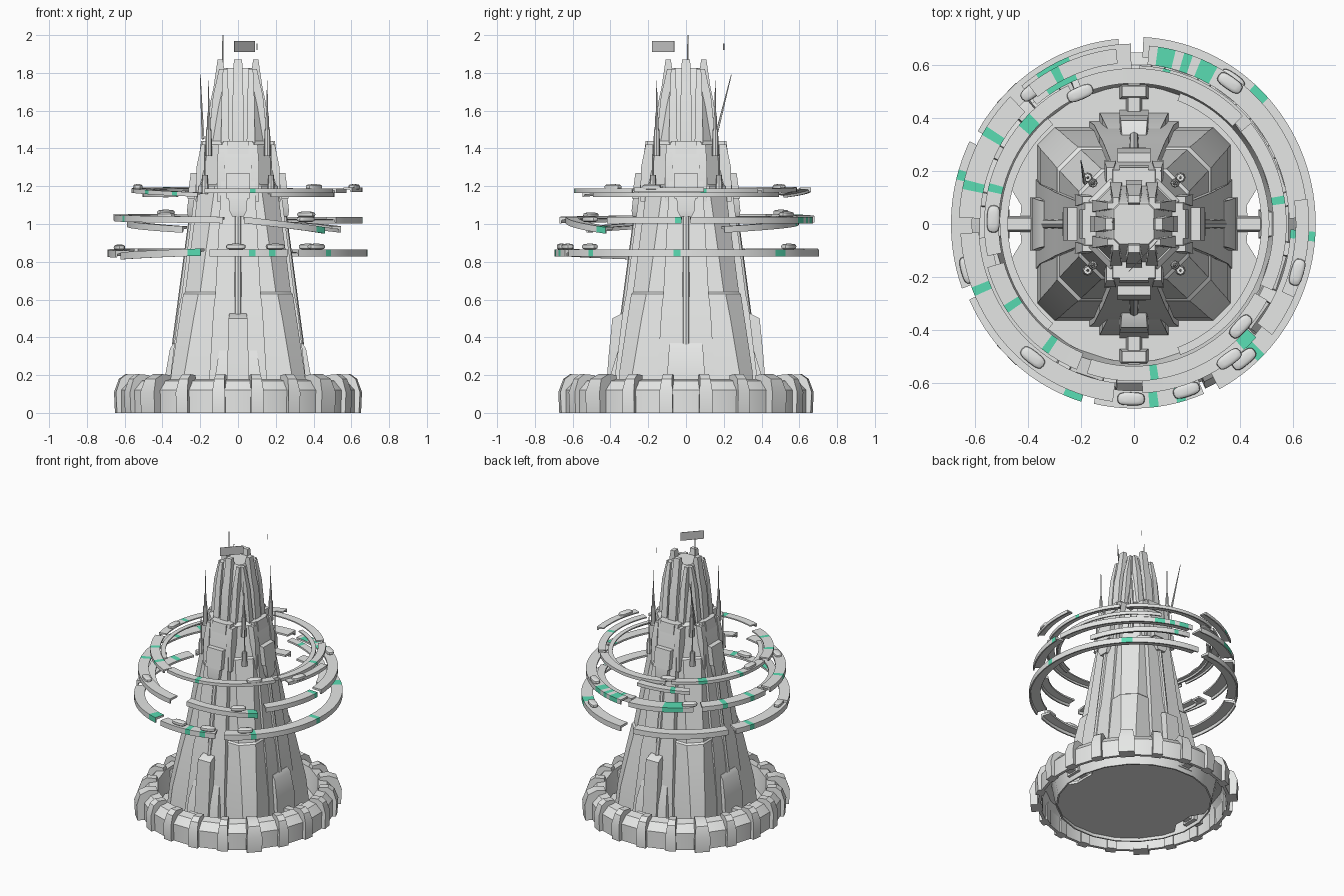
import bpy, bmesh, math
from mathutils import Matrix, Vector

if "Cube" in bpy.data.objects:
    bpy.data.objects.remove(bpy.data.objects["Cube"])

def material(name, rgb):
    m = bpy.data.materials.new(name)
    m.diffuse_color = (*rgb, 1)
    m.use_nodes = True
    m.node_tree.nodes["Principled BSDF"].inputs["Base Color"].default_value = m.diffuse_color
    return m

STONE = material("pale grey stone", (0.80, 0.81, 0.80))
PANEL = material("mid grey panel", (0.62, 0.62, 0.62))
GREEN = material("green moss", (0.10, 0.72, 0.45))
rad = math.radians

def finish(name, bm, mats=(STONE,)):
    bmesh.ops.recalc_face_normals(bm, faces=bm.faces)
    me = bpy.data.meshes.new(name)
    bm.to_mesh(me)
    bm.free()
    for m in mats:
        me.materials.append(m)
    ob = bpy.data.objects.new(name, me)
    bpy.context.collection.objects.link(ob)
    return ob

def skin(bm, rings, closed=False):
    """Join equal point loops into a tube; cap the ends unless closed."""
    vs = [[bm.verts.new(p) for p in r] for r in rings]
    n = len(vs[0])
    faces = []
    for i in range(len(vs) - (0 if closed else 1)):
        a, b = vs[i], vs[(i + 1) % len(vs)]
        faces.append([bm.faces.new((a[j], a[(j+1) % n], b[(j+1) % n], b[j])) for j in range(n)])
    if not closed:
        bm.faces.new(vs[0])
        bm.faces.new(vs[-1])
    return faces

def octagon(w, c, z):
    k = w - c
    return [(w, -k, z), (w, k, z), (k, w, z), (-k, w, z), (-w, k, z), (-w, -k, z), (-k, -w, z), (k, -w, z)]

def block(bm, levels, angle=0, ys=0, push=0):
    """Stacked box; each level is (r_in, r_out, half_width, z), turned about z."""
    rot = Matrix.Rotation(rad(angle), 4, 'Z')
    skin(bm, [[rot @ Vector(p) for p in ((a, ys-h, z), (b+push, ys-h, z), (b+push, ys+h, z), (a, ys+h, z))]
              for a, b, h, z in levels])

def rod(bm, p, q, r0, r1, n=8):
    p, q = Vector(p), Vector(q)
    rot = (q - p).to_track_quat('Z', 'Y')
    ring = lambda c, r: [c + rot @ Vector((r*math.cos(t*math.tau/n), r*math.sin(t*math.tau/n), 0)) for t in range(n)]
    skin(bm, [ring(p, r0), ring(q, r1)])

# the two side faces, then front and back, which stand slightly further out
QUARTERS = ((0, 0), (180, 0), (90, .018), (270, .018))

# main tapering shaft
bm = bmesh.new()
skin(bm, [octagon(*l) for l in ((.365, .065, .03), (.352, .07, .22), (.31, .075, .5), (.29, .08, .63), (.28, .08, .64),
                                (.208, .085, 1.2), (.198, .085, 1.21), (.17, .08, 1.42), (.155, .08, 1.44))])
finish("tower_shaft", bm)

# raised panels up each side of the shaft
bm = bmesh.new()
for a, e in QUARTERS:
    block(bm, [(.2, .37, .17, .03), (.2, .355, .15, .22), (.2, .315, .13, .55), (.18, .298, .12, .63),
               (.15, .225, .09, 1.2), (.12, .203, .085, 1.36), (.1, .185, .08, 1.44)], a, push=e)
finish("side_panels", bm)

# shoulder ribs beside the panels
bm = bmesh.new()
for a, e in QUARTERS:
    for s in (-1, 1):
        block(bm, [(.16, .224, .022, 1.12), (.15, .22, .022, 1.3), (.14, .195, .014, 1.42)], a, s*.09, e)
    block(bm, [(.1, .205, .055, 1.37), (.1, .195, .055, 1.44)], a, push=e)
finish("shoulder_ribs", bm)

# stepped buttresses at the foot
bm = bmesh.new()
for a in (0, 180):
    block(bm, [(.25, .39, .10, .03), (.25, .385, .10, .2), (.25, .36, .09, .34), (.25, .34, .085, .37)], a)
for a in (90, 270):
    block(bm, [(.25, .42, .13, .03), (.25, .40, .12, .2), (.25, .36, .10, .33)], a)
    block(bm, [(.25, .43, .055, .03), (.25, .41, .055, .3), (.25, .39, .05, .5), (.2, .33, .045, .53)], a)
for a, e in QUARTERS:
    block(bm, [(.3, .57, .03, .04), (.3, .57, .022, .12)], a)
    block(bm, [(.47, .53, .055, .03), (.48, .52, .045, .16)], a)
finish("foot_buttresses", bm)

# vertical pipes and control boxes on each side
bm = bmesh.new()
for a, e in QUARTERS:
    rot = Matrix.Rotation(rad(a), 4, 'Z')
    rod(bm, rot @ Vector((.33+e, 0, .36)), rot @ Vector((.24+e, 0, 1.06)), .02, .017)
    block(bm, [(.2, .265, .03, 1.04), (.2, .27, .045, 1.07), (.18, .262, .05, 1.14)], a, push=e)
    block(bm, [(.18, .268, .062, 1.135), (.17, .25, .062, 1.27)], a, push=e)
finish("pipes_and_boxes", bm)

# upper spire with ribs and fins
bm = bmesh.new()
skin(bm, [octagon(*l) for l in ((.145, .065, 1.43), (.12, .05, 1.62), (.085, .025, 1.81), (.075, .02, 1.825))])
for a, e in QUARTERS:
    block(bm, [(.05, .165, .03, 1.43), (.05, .148, .03, 1.64), (.06, .13, .026, 1.72), (.08, .108, .022, 1.87)], a)
    for s in (-1, 1):
        block(bm, [(.03, .158, .022, 1.43), (.03, .132, .018, 1.68), (.06, .1, .012, 1.82)], a, s*.068)
finish("upper_spire", bm)

# antennas on the shoulders, one loose one leaning
bm = bmesh.new()
for sx in (-1, 1):
    for sy in (-1, 1):
        x, y = sx*.155, sy*.155
        rod(bm, (x, y, 1.36), (x, y, 1.5), .018, .015)
        rod(bm, (x, y, 1.5), (x, y, 1.59), .011, .007)
        rod(bm, (x, y, 1.5), (x, y, 1.76), .006, .002, 5)
        x, y = sx*.175, sy*.175
        rod(bm, (x, y, 1.16), (x, y, 1.26), .02, .015)
        rod(bm, (x, y, 1.25), (x, y, 1.42), .006, .003, 5)
rod(bm, (-.185, .155, 1.45), (-.2, .24, 1.79), .008, .002, 5)
rod(bm, (-.08, .01, 1.75), (-.08, .01, 2.0), .006, .003, 5)
rod(bm, (.1, .2, 1.92), (.1, .2, 1.955), .003, .003, 5)
finish("antennas", bm)

# loose panel near the top
bm = bmesh.new()
skin(bm, [[(-.02, -.178, z), (-.018, -.18, z), (.09, -.064, z), (.088, -.062, z)] for z in (1.91, 1.97)])
finish("floating_panel", bm, (PANEL,))

# curtain wall: hollow channel swept round, then hooked buttresses
def polar(r, a, z):
    return (r*math.cos(rad(a)), 1.03*r*math.sin(rad(a)), z)

bm = bmesh.new()
wall = ((.615, 0), (.635, 0), (.635, .12), (.59, .17), (.53, .18), (.50, 0), (.51, 0), (.54, .16), (.585, .15), (.612, .11))
skin(bm, [[polar(r, a, z) for r, z in wall] for a in range(9, 369, 18)], True)
finish("curtain_wall", bm)
bm = bmesh.new()
for i in range(20):
    a, big = i*18 + 9, 0.022 if i % 5 == 2 else 0
    prof = ((.60, 0), (.655+big, 0), (.66+big, .11), (.635+big, .18), (.60, .205), (.54, .2), (.53, .16), (.585, .15), (.60, .11))
    skin(bm, [[polar(r, a + s*(3+big*60)*(0.8 if z > .15 else 1), z) for r, z in prof] for s in (-1, 1)])
finish("wall_buttresses", bm)

# courtyard floor, notched at left and right
bm = bmesh.new()
edge = [(.43 if i % 20 in (0, 1, 19) else .505, i*9) for i in range(40)]
skin(bm, [[polar(r, a, z) for r, a in edge] for z in (.025, .045)])
finish("courtyard_floor", bm)

# broken floating rings: start, end, inner r, outer r, z start, z end, green patch angles
def arc(name, thick, a0, a1, r0, r1, z0, z1, greens):
    bm = bmesh.new()
    n = max(3, round((a1 - a0) / 3))
    rings = []
    for i in range(n + 1):
        t = i / n
        a, z = a0 + (a1 - a0)*t, z0 + (z1 - z0)*t
        rings.append([polar(r, a, z + d*thick) for r, d in
                      ((r0, .006), (r1-.012, .002), (r1-.009, -.018), (r1, -.018), (r1, .02), (r0, .02))])
    for i, strip in enumerate(skin(bm, rings)):
        mid = a0 + (a1 - a0)*(i + .5)/n
        if any(abs(mid - g) < 1.8 for g in greens):
            for k in (3, 4):
                strip[k].material_index = 1
    finish(name, bm, (STONE, GREEN))

for k, s in enumerate((
        (-62, 87, .61, .685, .845, .845, (-46, -3, 45)),
        (95, 150, .61, .68, .85, .85, ()),
        (154, 200, .61, .69, .85, .84, (165,)),
        (204, 253, .61, .68, .83, .85, (201, 250)),
        (257, 293, .61, .675, .845, .845, (277, 286)))):
    arc(f"lower_ring_{k}", 1, *s)
for k, s in enumerate((
        (2, 85, .585, .655, 1.02, 1.02, (64, 72, 77, 80)),
        (91, 130, .57, .66, 1.025, 1.035, (113, 116, 119, 122)),
        (135, 178, .58, .66, 1.035, 1.035, (148, 166)),
        (183, 263, .585, .655, 1.03, 1.02, (202, 268)),
        (273, 318, .56, .62, 1.02, .965, (313, 316)),
        (322, 358, .59, .66, 1.02, 1.02, (357,)),
        (20, 88, .53, .58, .97, 1.01, (77,)),
        (185, 240, .54, .59, 1.0, .97, ()))):
    arc(f"middle_ring_{k}", .9, *s)
for k, s in enumerate((
        (-25, 40, .525, .575, 1.175, 1.175, (10,)),
        (44, 112, .515, .57, 1.175, 1.185, ()),
        (116, 192, .51, .565, 1.185, 1.175, (135, 138, 167)),
        (196, 248, .51, .575, 1.175, 1.155, (214, 233)),
        (252, 331, .52, .575, 1.175, 1.175, (277,)),
        (96, 128, .59, .645, 1.18, 1.15, (118,)),
        (-24, 8, .61, .66, 1.18, 1.18, ()),
        (130, 230, .475, .505, 1.155, 1.155, ()),
        (-70, 70, .48, .51, 1.155, 1.155, ()))):
    arc(f"upper_ring_{k}", .6, *s)

# rounded pods sitting on the rings
bm = bmesh.new()
for a, r, z in ((113, .52, 1.195), (-43, .55, 1.195), (-16, .64, 1.195), (178, .53, 1.195), (-54, .61, 1.025),
                (128, .62, 1.06), (232, .62, 1.045), (55, .63, 1.05), (-50, .645, .88), (269, .64, .88),
                (195, .65, .875), (55, .645, .88), (-72, .64, .88)):
    m = Matrix.Translation(polar(r, a, z)) @ Matrix.Rotation(rad(a), 4, 'Z') @ Matrix.Diagonal((.025, .052, .016, 1))
    for v in bmesh.ops.create_uvsphere(bm, u_segments=16, v_segments=8, radius=1)["verts"]:
        v.co = m @ Vector([math.copysign(abs(c)**.65, c) for c in v.co])
finish("ring_pods", bm)

# smooth curved surfaces, keep hard edges
for ob in bpy.context.collection.objects:
    ob.select_set(True)
    bpy.context.view_layer.objects.active = ob
bpy.ops.object.shade_smooth_by_angle(angle=rad(30))
